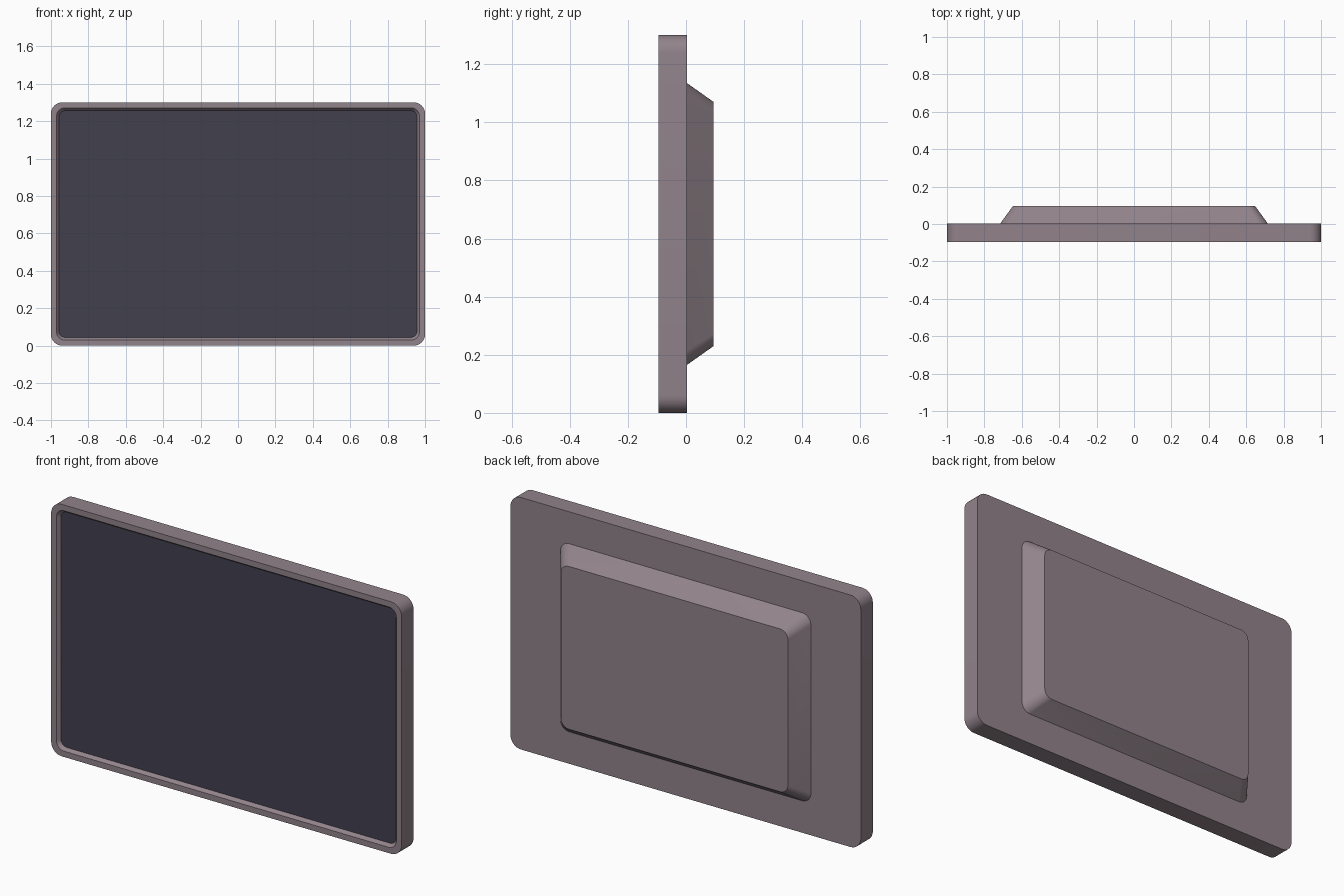
import bpy, bmesh, math

if "Cube" in bpy.data.objects:
    bpy.data.objects.remove(bpy.data.objects["Cube"])

ZC = 0.65  # height of the panel centre


def material(name, col):
    m = bpy.data.materials.new(name)
    m.diffuse_color = (*col, 1)
    m.use_nodes = True
    m.node_tree.nodes["Principled BSDF"].inputs["Base Color"].default_value = m.diffuse_color
    return m


frame_mat = material("mauve grey plastic", (0.285, 0.228, 0.256))
screen_mat = material("dark screen", (0.054, 0.050, 0.076))


def ring(bm, hx, hz, r, y, n=8):
    """Rounded rectangle loop, counter-clockwise seen from the front."""
    verts = []
    for k, (sx, sz) in enumerate([(1, 1), (-1, 1), (-1, -1), (1, -1)]):
        for i in range(n + 1):
            a = math.pi / 2 * (k + i / n)
            verts.append(bm.verts.new((sx * (hx - r) + r * math.cos(a), y,
                                       ZC + sz * (hz - r) + r * math.sin(a))))
    return verts


def loft(name, sections, mat, cap_start=False, cap_end=False):
    """Skin rounded rectangles (half width, half height, radius, y)."""
    bm = bmesh.new()
    rings = [ring(bm, *s) for s in sections]
    for a, b in zip(rings, rings[1:]):
        for i in range(len(a)):
            j = (i + 1) % len(a)
            bm.faces.new((a[i], b[i], b[j], a[j]))
    if cap_start:
        bm.faces.new(rings[0])
    if cap_end:
        bm.faces.new(rings[-1][::-1])
    me = bpy.data.meshes.new(name)
    bm.to_mesh(me)
    bm.free()
    me.materials.append(mat)
    ob = bpy.data.objects.new(name, me)
    bpy.context.collection.objects.link(ob)
    bpy.context.view_layer.objects.active = ob
    ob.select_set(True)
    bpy.ops.object.shade_smooth_by_angle(angle=math.radians(30))
    ob.select_set(False)
    return ob


# frame: recess wall, front bezel, outer side, flat back
loft("frame", [(0.957, 0.607, 0.035, -0.077),
               (0.970, 0.620, 0.042, -0.095),
               (1.000, 0.650, 0.060, -0.095),
               (1.000, 0.650, 0.060, 0.003)], frame_mat, cap_end=True)

# screen: flat panel at the bottom of the recess
loft("screen", [(0.957, 0.607, 0.035, -0.077)], screen_mat, cap_start=True)

# back housing: tapered raised block
loft("back_housing", [(0.715, 0.485, 0.05, 0.003),
                      (0.648, 0.420, 0.045, 0.095)], frame_mat, cap_end=True)
